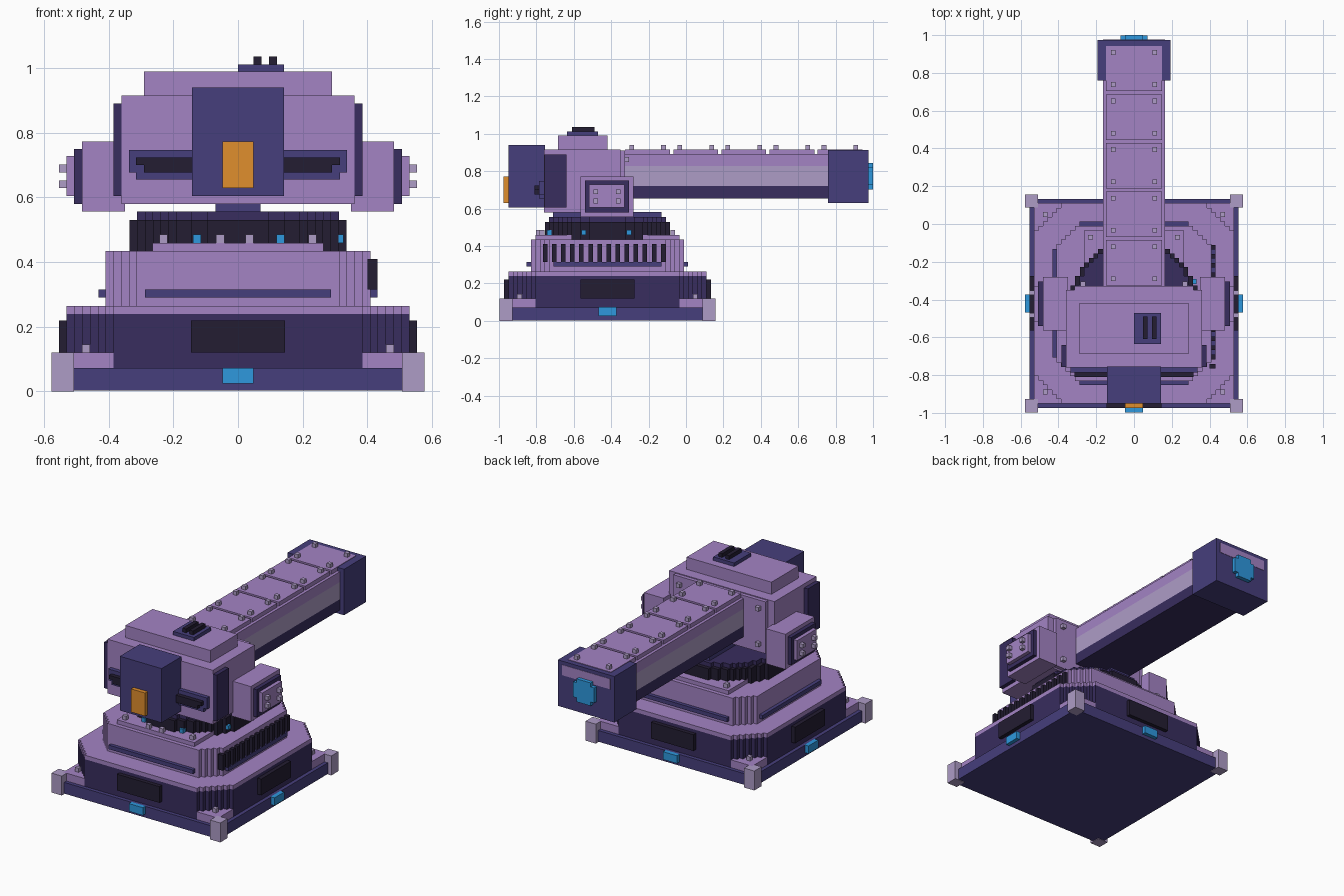
import bpy, bmesh, math

if "Cube" in bpy.data.objects:
    bpy.data.objects.remove(bpy.data.objects["Cube"])

CY = -0.42          # centre of base and turning ring
U = 0.0243          # block size


def mat(name, r, g, b):
    m = bpy.data.materials.new(name)
    m.diffuse_color = [((c / 255 + 0.055) / 1.055) ** 2.4 for c in (r, g, b)] + [1]
    m.use_nodes = True
    m.node_tree.nodes["Principled BSDF"].inputs["Base Color"].default_value = m.diffuse_color
    return m


PURPLE = mat("purple", 163, 131, 196)
DARK = mat("dark_purple", 56, 45, 94)
INDIGO = mat("indigo", 70, 62, 124)
BLACK = mat("near_black", 35, 29, 50)
LILAC = mat("lilac_grey", 174, 156, 198)
CYAN = mat("cyan", 46, 152, 222)
ORANGE = mat("orange", 224, 142, 45)


def finish(name, bm, m):
    bmesh.ops.recalc_face_normals(bm, faces=bm.faces)
    me = bpy.data.meshes.new(name)
    bm.to_mesh(me)
    bm.free()
    me.materials.append(m)
    ob = bpy.data.objects.new(name, me)
    bpy.context.collection.objects.link(ob)
    return ob


def boxes(name, m, items, mirror=False):
    """One object from boxes (x0, x1, y0, y1, z0, z1), optionally mirrored in x."""
    items = list(items)
    if mirror:
        items += [(-b, -a, *rest) for a, b, *rest in items]
    bm = bmesh.new()
    for x0, x1, y0, y1, z0, z1 in items:
        vs = bmesh.ops.create_cube(bm, size=1)["verts"]
        for v in vs:
            v.co = ((x0 + x1) / 2 + v.co.x * (x1 - x0),
                    (y0 + y1) / 2 + v.co.y * (y1 - y0),
                    (z0 + z1) / 2 + v.co.z * (z1 - z0))
    return finish(name, bm, m)


def cube(x, y, z, s=0.025):
    h = s / 2
    return (x - h, x + h, y - h, y + h, z, z + s)


def stepped(name, m, r, z0, z1, cut=None):
    """Prism with stair-stepped outline: chamfered square, or circle when cut is None."""
    n = round(r / U)
    u = r / n
    quad = []
    for k in range(n):
        x = (k + 0.5) * u
        h = math.sqrt(r * r - x * x) if cut is None else min(r, 2 * r - cut - x)
        h = max(1, round(h / u)) * u
        if quad and abs(quad[-1][1] - h) < 1e-6:
            quad[-1] = ((k + 1) * u, h)
        else:
            if quad:
                quad.append((k * u, h))
            quad.append(((k + 1) * u, h))
    right = quad + [(x, -y) for x, y in reversed(quad)]
    outline = right + [(-x, y) for x, y in reversed(right)]
    bm = bmesh.new()
    f = bm.faces.new([bm.verts.new((x, CY + y, z0)) for x, y in outline])
    ext = bmesh.ops.extrude_face_region(bm, geom=[f], use_keep_orig=True)["geom"]
    for v in ext:
        if isinstance(v, bmesh.types.BMVert):
            v.co.z = z1
    return finish(name, bm, m)


def four_sides(half, d0, d1, z0, z1):
    """The same box on all four sides of the base."""
    return [(-half, half, CY - d1, CY - d0, z0, z1), (-half, half, CY + d0, CY + d1, z0, z1),
            (d0, d1, CY - half, CY + half, z0, z1), (-d1, -d0, CY - half, CY + half, z0, z1)]


corners = [(sx, sy) for sx in (-1, 1) for sy in (-1, 1)]

# Base
boxes("base_plate", INDIGO, [(-.553, .553, CY - .553, CY + .553, 0.003, .072)])
boxes("corner_feet", LILAC, [(min(sx * .507, sx * .577), max(sx * .507, sx * .577),
                              CY + min(sy * .507, sy * .577), CY + max(sy * .507, sy * .577), 0, .12)
                             for sx, sy in corners])
stepped("base_body", DARK, .53, .07, .24, .145)
stepped("base_deck", PURPLE, .53, .24, .265, .145)
boxes("corner_plates", PURPLE, [(min(sx * .385, sx * .53), max(sx * .385, sx * .53),
                                 CY + min(sy * .385, sy * .53), CY + max(sy * .385, sy * .53), .07, .12)
                                for sx, sy in corners])
boxes("corner_bolts", LILAC, [cube(sx * .47, CY + sy * .47, .12) for sx, sy in corners])
boxes("base_vents", BLACK, four_sides(.145, .52, .554, .12, .22))
boxes("base_lights", CYAN, four_sides(.048, .55, .577, .025, .073))

# Second tier with trim and side grille
stepped("pedestal", PURPLE, .41, .265, .435, .12)
stepped("pedestal_trim", INDIGO, .432, .29, .315, .15)
boxes("pedestal_grille", BLACK, [(.40, .432, y, y + U, .315, .41)
                                 for y in (-.765 + .0485 * i for i in range(14))])
boxes("pedestal_lip", PURPLE, [(-.265, .265, CY - .385, CY + .385, .43, .46)])
boxes("lip_bolts", LILAC, [cube(x, y, .46) for x, y in
                           ((-.23, -.07), (.23, -.07), (-.23, -.77), (.23, -.77), (-.055, -.79), (.035, -.79))])

# Turning ring
stepped("turning_ring", BLACK, .335, .43, .53)
stepped("turning_ring_top", DARK, .312, .53, .556)
boxes("ring_lights", CYAN, [cube(.338 * math.cos(a), CY + .338 * math.sin(a), .46)
                            for a in map(math.radians, (-112, -67, -22, 20))])
boxes("neck", INDIGO, [(-.07, .07, CY - .29, CY + .29, .55, .582)])

# Head
boxes("head", PURPLE, [(-.36, .36, -.76, -.35, .58, .915), (-.315, .315, -.36, -.327, .59, .91)])
boxes("head_roof", PURPLE, [(-.29, .29, -.685, -.42, .91, .99)])
boxes("head_side_plates", DARK, [(.355, .385, -.757, -.64, .605, .89)], True)
boxes("head_back_bolts", LILAC, [cube(x, -.317, z) for x in (-.27, .27) for z in (.63, .85)])
boxes("roof_hatch", INDIGO, [(0, .143, -.635, -.47, .985, 1.012)])
boxes("hatch_bars", BLACK, [(x, x + U, -.61, -.49, 1.01, 1.036) for x in (.048, .096)])
boxes("front_housing", INDIGO, [(-.143, .143, -.95, -.755, .605, .94)])
boxes("front_lamp", ORANGE, [(-.048, .048, -.975, -.945, .63, .773)])
boxes("front_vent_frame", INDIGO, [(-.337, .337, -.785, -.755, .677, .747),
                                   (-.315, .315, -.785, -.755, .655, .68)])
boxes("front_vent_bar", BLACK, [(-.315, .315, -.81, -.78, .7, .723), (-.29, .29, -.81, -.78, .677, .7)])

# Pivot housings on both sides
boxes("pivot_housings", PURPLE, [(.35, .483, -.565, -.28, .556, .773)], True)
boxes("pivot_frames", DARK, [(.48, .507, -.54, -.304, .58, .75)], True)
boxes("pivot_caps", PURPLE, [(.5, .53, -.518, -.328, .605, .728)], True)
boxes("pivot_bolts", LILAC, [(.525, .553, y - .0122, y + .0122, z - .0122, z + .0122)
                             for y in (-.483, -.363) for z in (.641, .69)], True)

# Arm in three colour layers, with top panels and bolts
boxes("arm_underside", DARK, [(-.165, .165, -.35, .96, .655, .722)])
boxes("arm_sides", LILAC, [(-.165, .165, -.35, .96, .722, .828)])
boxes("arm_top", PURPLE, [(-.165, .165, -.35, .977, .828, .892)])
starts = [-.325 + .257 * i for i in range(5)]
boxes("arm_panels", PURPLE, [(-.147, .147, s, s + .24, .885, .917) for s in starts])
boxes("arm_bolts", LILAC, [cube(x, y, .915) for s in starts
                           for y in (s + .035, s + .205) for x in (-.11, .11)])
boxes("arm_end_block", INDIGO, [(-.193, .193, .76, .975, .63, .914)])
boxes("arm_end_light", CYAN, [(-.048, .048, .97, 1.0, .703, .845), (-.072, .072, .97, .999, .727, .82)])
